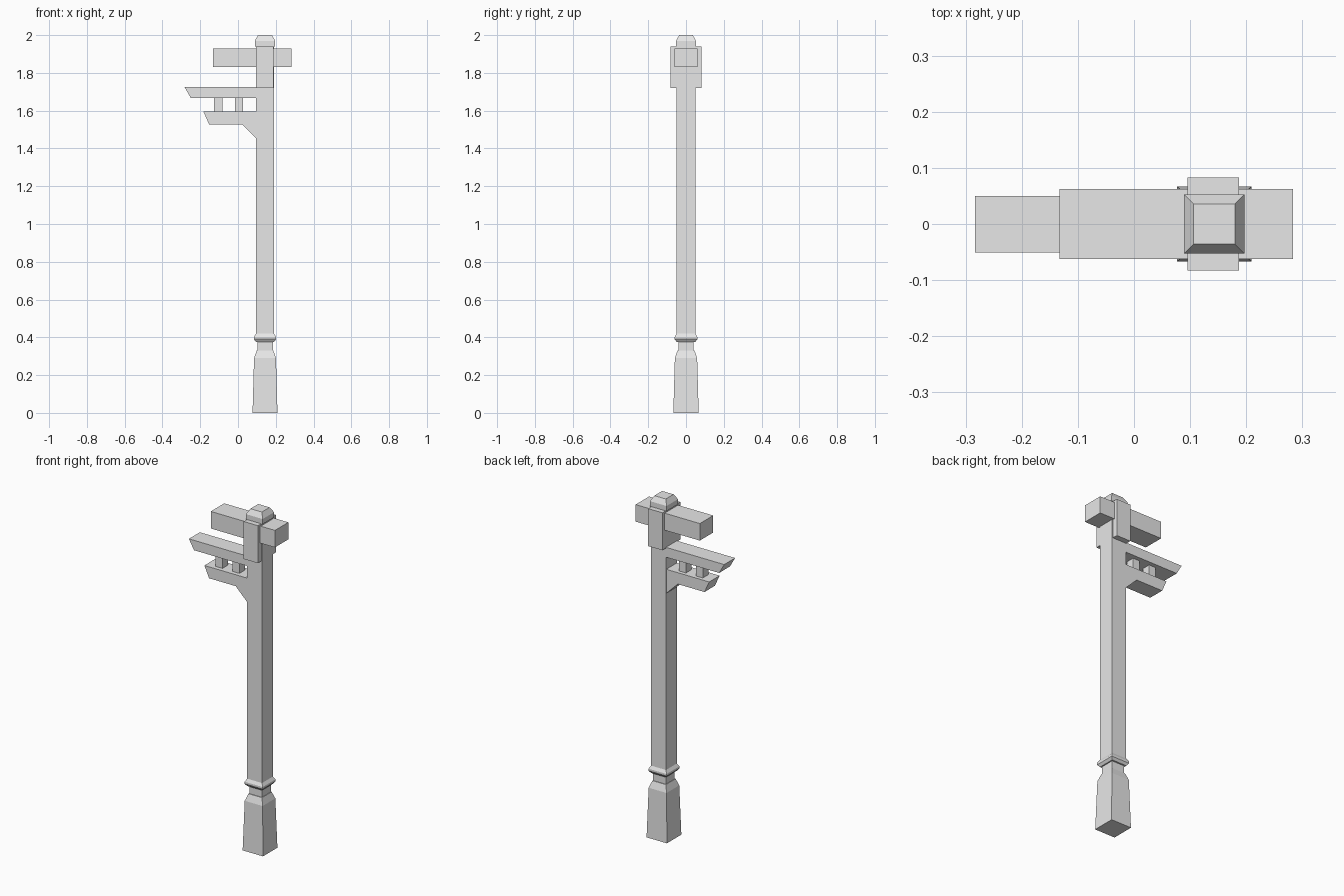
import bpy

cube = bpy.data.objects.get("Cube")
if cube:
    bpy.data.objects.remove(cube, do_unlink=True)

grey = bpy.data.materials.new("plain grey")
grey.use_nodes = True
colour = (0.8, 0.8, 0.8, 1)
grey.diffuse_color = colour
grey.node_tree.nodes["Principled BSDF"].inputs["Base Color"].default_value = colour

POST_X = 0.143


def add_mesh(name, verts, faces):
    mesh = bpy.data.meshes.new(name)
    mesh.from_pydata(verts, [], faces)
    mesh.materials.append(grey)
    obj = bpy.data.objects.new(name, mesh)
    bpy.context.collection.objects.link(obj)
    return obj


def bridge(rings):
    """Closed faces joining equal rings of points, with both ends capped."""
    n = len(rings[0])
    last = (len(rings) - 1) * n
    faces = [tuple(reversed(range(n))), tuple(range(last, last + n))]
    for r in range(0, last, n):
        for i in range(n):
            j = (i + 1) % n
            faces.append((r + i, r + j, r + n + j, r + n + i))
    return [p for ring in rings for p in ring], faces


def square_tower(name, profile):
    """Stack of square sections around the post axis: (half x, half y, z)."""
    rings = [[(POST_X - a, -b, z), (POST_X + a, -b, z),
              (POST_X + a, b, z), (POST_X - a, b, z)] for a, b, z in profile]
    return add_mesh(name, *bridge(rings))


def extrude_side(name, outline, y0, y1):
    """Counter-clockwise front outline (x, z) pushed from y1 back to y0."""
    rings = [[(x, y, z) for x, z in outline] for y in (y1, y0)]
    return add_mesh(name, *bridge(rings))


def box(name, x0, x1, y, z0, z1):
    return extrude_side(name, [(x0, z0), (x1, z0), (x1, z1), (x0, z1)], -y, y)


# Post with its tapered foot, neck, collar and cap
square_tower("foot", [(0.066, 0.067, 0), (0.058, 0.059, 0.29), (0.044, 0.045, 0.33)])
square_tower("neck", [(0.041, 0.041, 0.32), (0.041, 0.041, 0.39)])
square_tower("collar", [(0.048, 0.05, 0.376), (0.059, 0.06, 0.39),
                        (0.059, 0.06, 0.402), (0.048, 0.05, 0.419)])
square_tower("post", [(0.048, 0.05, 0.41), (0.048, 0.05, 1.945)])
square_tower("cap", [(0.054, 0.053, 1.94), (0.054, 0.053, 1.97), (0.037, 0.036, 2)])

# Head block and the crossbeam through it
box("head_block", 0.095, 0.187, 0.083, 1.72, 1.94)
box("crossbeam", -0.133, 0.283, 0.062, 1.83, 1.93)

# Side arm with slanted end
extrude_side("upper_arm", [(-0.25, 1.667), (0.1, 1.667), (0.1, 1.725), (-0.283, 1.725)],
             -0.051, 0.05)

# Lower bracket with diagonal brace
extrude_side("lower_bracket", [(-0.153, 1.528), (0.02, 1.528), (0.096, 1.453),
                               (0.1, 1.453), (0.1, 1.595), (-0.183, 1.595)],
             -0.05, 0.047)

# Spacer blocks between arm and bracket
for i, x in enumerate((-0.105, 0.005)):
    box(f"spacer_{i + 1}", x - 0.022, x + 0.022, 0.025, 1.59, 1.67)
